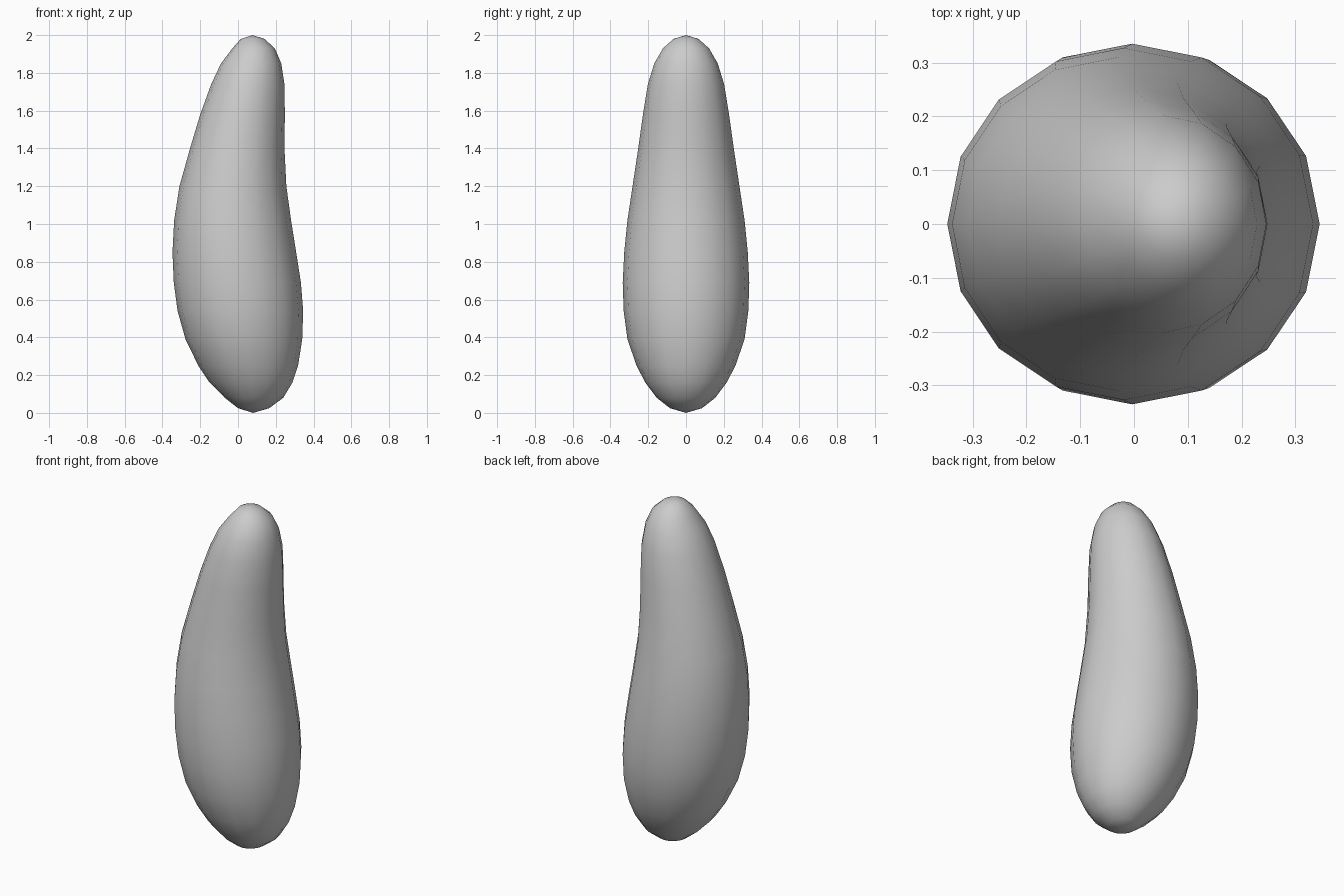
import bpy, bmesh
from math import cos, sin, tau

if "Cube" in bpy.data.objects:
    bpy.data.objects.remove(bpy.data.objects["Cube"])

SEGMENTS = 16

# Bent body profile: height, left x, right x, half width in y
PROFILE = [
    (0.025, 0.00, 0.165, 0.085),
    (0.08, -0.07, 0.24, 0.155),
    (0.16, -0.15, 0.288, 0.215),
    (0.25, -0.21, 0.318, 0.262),
    (0.39, -0.278, 0.340, 0.310),
    (0.54, -0.320, 0.345, 0.330),
    (0.69, -0.340, 0.333, 0.335),
    (0.85, -0.347, 0.308, 0.327),
    (1.02, -0.338, 0.281, 0.310),
    (1.20, -0.310, 0.256, 0.283),
    (1.40, -0.254, 0.246, 0.253),
    (1.58, -0.200, 0.248, 0.228),
    (1.74, -0.142, 0.246, 0.202),
    (1.85, -0.090, 0.229, 0.168),
    (1.93, -0.030, 0.195, 0.122),
    (1.98, 0.015, 0.140, 0.066),
]

bm = bmesh.new()
rings = []
for z, left, right, ry in PROFILE:
    cx, rx = (left + right) / 2, (right - left) / 2
    rings.append([bm.verts.new((cx + rx * cos(tau * i / SEGMENTS),
                                ry * sin(tau * i / SEGMENTS), z))
                  for i in range(SEGMENTS)])

# Side walls between rings, then rounded poles
bottom = bm.verts.new((0.08, 0, 0))
top = bm.verts.new((0.077, 0, 2))
for i in range(SEGMENTS):
    j = (i + 1) % SEGMENTS
    for a, b in zip(rings, rings[1:]):
        bm.faces.new((a[i], a[j], b[j], b[i]))
    bm.faces.new((bottom, rings[0][j], rings[0][i]))
    bm.faces.new((top, rings[-1][i], rings[-1][j]))

for f in bm.faces:
    f.smooth = True
mesh = bpy.data.meshes.new("curved_body")
bm.to_mesh(mesh)
bm.free()
bpy.context.collection.objects.link(bpy.data.objects.new("curved_body", mesh))
